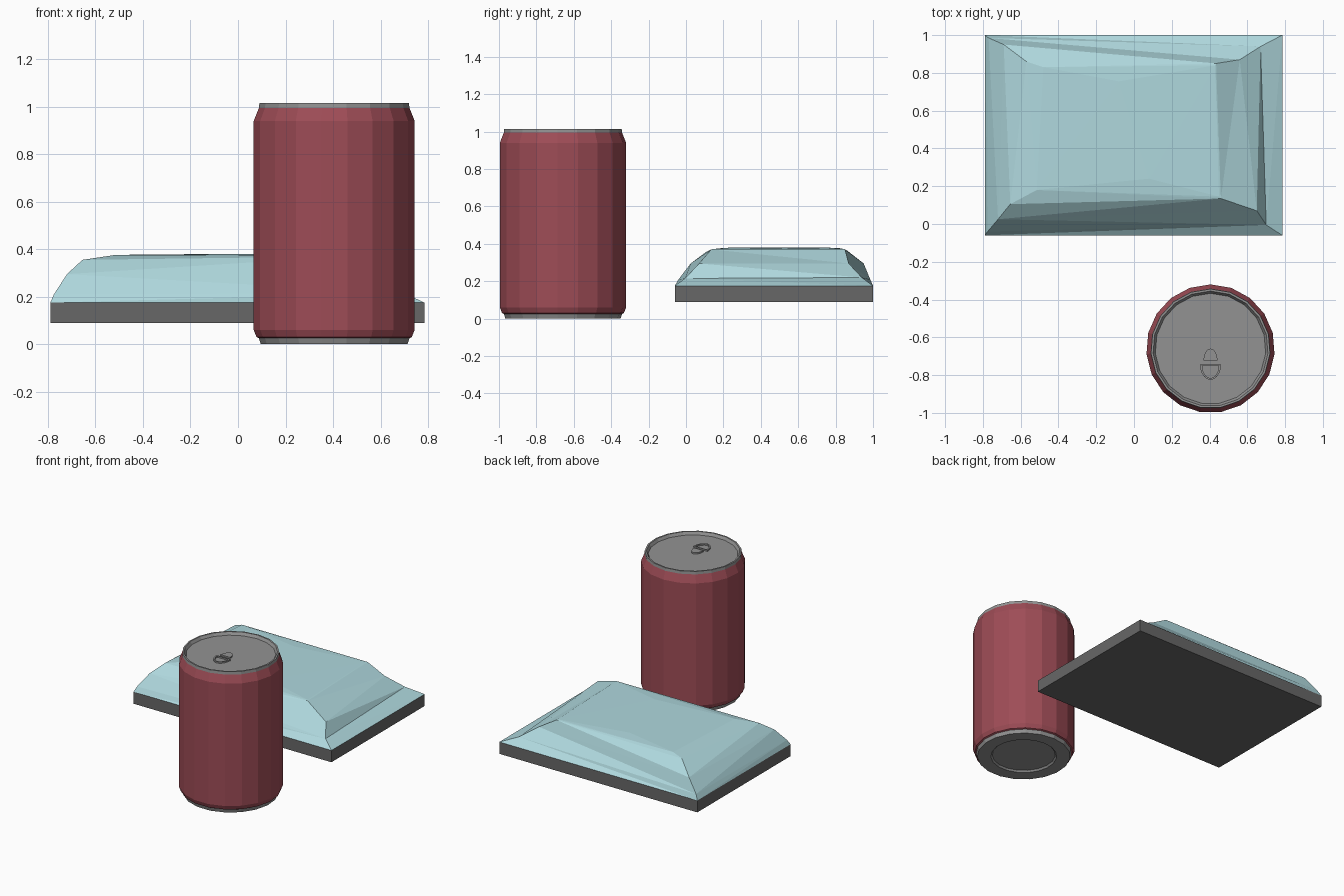
import bpy, bmesh, math
from mathutils import Vector

cube = bpy.data.objects.get("Cube")
if cube:
    bpy.data.objects.remove(cube, do_unlink=True)


def material(name, rgb):
    m = bpy.data.materials.new(name)
    m.use_nodes = True
    m.diffuse_color = (*rgb, 1)
    m.node_tree.nodes["Principled BSDF"].inputs["Base Color"].default_value = (*rgb, 1)
    return m


red = material("can red", (0.34, 0.072, 0.093))
metal = material("can metal", (0.29, 0.29, 0.29))
teal = material("pale teal", (0.43, 0.69, 0.73))
dark = material("dark grey", (0.136, 0.136, 0.136))


def finish(bm, name, mats):
    bmesh.ops.recalc_face_normals(bm, faces=bm.faces)
    me = bpy.data.meshes.new(name)
    bm.to_mesh(me)
    bm.free()
    for m in mats:
        me.materials.append(m)
    ob = bpy.data.objects.new(name, me)
    bpy.context.collection.objects.link(ob)
    return ob


def bridge(bm, a, b):
    """Join two closed rings with quads."""
    n = len(a)
    return [bm.faces.new((a[i], a[(i + 1) % n], b[(i + 1) % n], b[i])) for i in range(n)]


# Can: one turned profile, painted red between the metal ends
CAN = Vector((0.405, -0.66, 0))
SIDES = 19
profile = [(0.21, 0.012), (0.22, 0), (0.31, 0), (0.318, 0.025), (0.328, 0.03), (0.34, 0.06),
           (0.34, 0.94), (0.318, 0.995), (0.316, 1.015), (0.305, 1.015), (0.293, 0.995)]
bm = bmesh.new()
rings = []
for r, z in profile:
    ring = []
    for i in range(SIDES):
        a = math.pi / 2 + math.tau * i / SIDES
        ring.append(bm.verts.new(CAN + Vector((r * math.cos(a), r * math.sin(a), z))))
    rings.append(ring)
for lower, upper in zip(rings, rings[1:]):
    bridge(bm, lower, upper)
bm.faces.new(rings[0])
bm.faces.new(rings[-1])
for f in bm.faces:
    z = f.calc_center_median().z
    f.material_index = 0 if 0.026 < z < 0.99 else 1
finish(bm, "can", [red, metal])


# Pull tab: a half-round plate and a tapered loop on the lid
def arc(width, height, y, sign, n=10):
    """Half-oval outline with its straight side at y."""
    return [(CAN.x + width * math.cos(math.pi * i / n),
             y + sign * height * math.sin(math.pi * i / n)) for i in range(n + 1)]


def plate(name, outline, z0, z1, hole=None):
    bm = bmesh.new()
    make = lambda pts, z: [bm.verts.new((x, y, z)) for x, y in pts]
    low, high = make(outline, z0), make(outline, z1)
    bridge(bm, low, high)
    if hole:
        hole_low, hole_high = make(hole, z0), make(hole, z1)
        bridge(bm, hole_low, hole_high)
        bridge(bm, high, hole_high)
        bridge(bm, low, hole_low)
    else:
        bm.faces.new(low)
        bm.faces.new(high)
    finish(bm, name, [metal])


plate("tab_grip", arc(0.037, 0.062, -0.722, 1), 0.995, 1.005)
plate("tab_loop", arc(0.056, 0.082, -0.743, -1), 0.995, 1.005, arc(0.044, 0.066, -0.75, -1))

# Tray: flat slab
LEFT, RIGHT, FRONT, BACK = -0.79, 0.785, -0.06, 1.0
rect = [(LEFT, FRONT), (RIGHT, FRONT), (RIGHT, BACK), (LEFT, BACK)]
bm = bmesh.new()
low = [bm.verts.new((x, y, 0.09)) for x, y in rect]
high = [bm.verts.new((x, y, 0.175)) for x, y in rect]
bridge(bm, low, high)
bm.faces.new(low)
bm.faces.new(high)
finish(bm, "tray", [dark])

# Cushion: uneven four-cornered rings rising to a nearly flat top
levels = [
    [(x, y, 0.175) for x, y in rect],
    [(-0.775, -0.04, 0.21), (0.70, -0.005, 0.215), (0.67, 0.94, 0.22), (-0.77, 0.985, 0.21)],
    [(-0.72, 0.025, 0.295), (0.65, 0.07, 0.295), (0.56, 0.87, 0.295), (-0.69, 0.95, 0.295)],
    [(-0.655, 0.105, 0.355), (0.46, 0.135, 0.37), (0.435, 0.85, 0.37), (-0.57, 0.86, 0.365)],
    [(-0.515, 0.18, 0.376), (0.45, 0.145, 0.372), (0.43, 0.84, 0.372), (-0.48, 0.83, 0.376)],
]
bm = bmesh.new()
rings = [[bm.verts.new(p) for p in level] for level in levels]
for lower, upper in zip(rings, rings[1:]):
    bridge(bm, lower, upper)
fl, fr, br, bl = rings[-1]
front_mid = bm.verts.new((0.08, 0.24, 0.38))
back_mid = bm.verts.new((-0.08, 0.755, 0.38))
for face in ((fl, fr, front_mid), (br, bl, back_mid),
             (fl, front_mid, back_mid, bl), (fr, br, back_mid, front_mid)):
    bm.faces.new(face)
bmesh.ops.triangulate(bm, faces=bm.faces)
finish(bm, "cushion", [teal])
